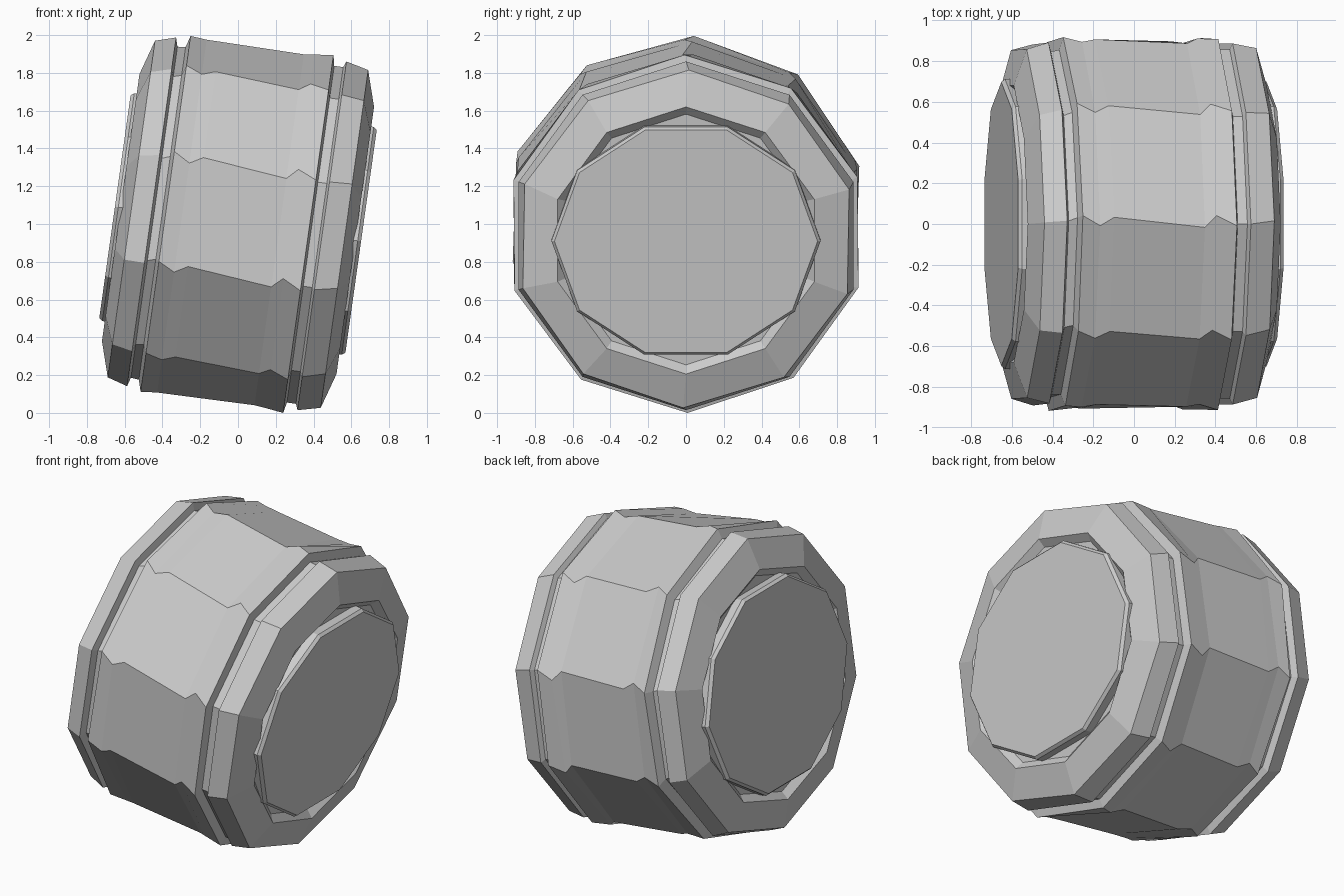
import bpy, bmesh
from math import sin, cos, radians, pi
from mathutils import Matrix

if "Cube" in bpy.data.objects:
    bpy.data.objects.remove(bpy.data.objects["Cube"])

SIDES = 10
TILT = Matrix.Translation((0, 0, 1)) @ Matrix.Rotation(radians(8), 4, 'Y')


def lathe(name, rings, offset=0.0, sy=1.0, sz=1.0):
    """Ten-sided solid along local x; rings are (x, radius, twist in degrees)."""
    bm = bmesh.new()
    loops = []
    for x, r, twist in rings:
        loop = []
        for i in range(SIDES):
            a = 2 * pi * i / SIDES + radians(offset + twist)
            loop.append(bm.verts.new((x, r * sin(a) * sy, r * cos(a) * sz)))
        loops.append(loop)
    for a, b in zip(loops, loops[1:]):
        for i in range(SIDES):
            j = (i + 1) % SIDES
            bm.faces.new((a[i], a[j], b[j], b[i]))
    bm.faces.new(loops[0])
    bm.faces.new(loops[-1])
    bmesh.ops.recalc_face_normals(bm, faces=bm.faces)
    bm.transform(TILT)
    mesh = bpy.data.meshes.new(name)
    bm.to_mesh(mesh)
    bm.free()
    obj = bpy.data.objects.new(name, mesh)
    bpy.context.collection.objects.link(obj)
    return obj


# Drum body: recessed ends, chamfered rims, two grooves and uneven bands
lathe("drum_body", [
    (-.59, .67, 0), (-.627, .714, 0), (-.57, .90, .5), (-.462, .932, 1),
    (-.448, .885, 1), (-.405, .89, 2), (-.387, .952, 2.5), (-.30, .943, -.5),
    (-.23, .943, 2), (.22, .938, -1), (.277, .945, 2.5), (.376, .957, -.5),
    (.388, .90, 0), (.436, .90, 0), (.449, .932, 0),
    (.569, .903, 1), (.627, .714, 0), (.59, .67, 0),
])

# End plates: slightly raised discs, turned half a side against the drum
for side, label in ((-1, "left"), (1, "right")):
    lathe(label + "_end_plate", [
        (side * .56, .66, 0), (side * .64, .66, 0), (side * .658, .645, 0),
    ], offset=18, sy=1.08, sz=.97)
